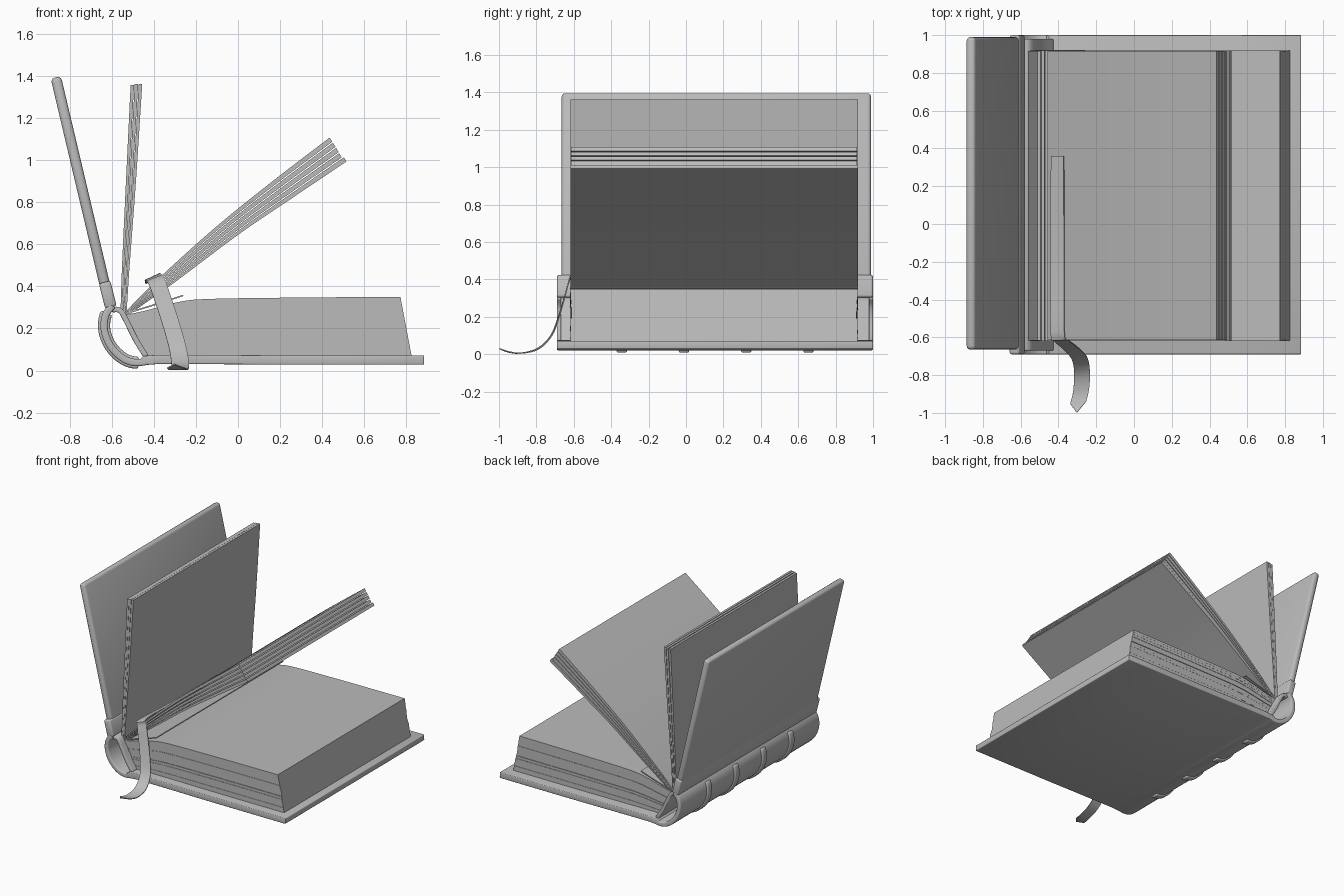
import bpy, bmesh, math, random
from mathutils import Vector

random.seed(4)
if "Cube" in bpy.data.objects:
    bpy.data.objects.remove(bpy.data.objects["Cube"], do_unlink=True)

GREY = (0.5, 0.5, 0.5, 1.0)
grey = bpy.data.materials.new("plain grey")
grey.use_nodes = True
grey.diffuse_color = GREY
grey.node_tree.nodes["Principled BSDF"].inputs["Base Color"].default_value = GREY

PAGE_Y = (-0.62, 0.92)
BOARD_Y = (-0.665, 0.99)
CLOTH_Y = (-0.69, 1.0)


def smooth_path(points, steps=4):
    """Catmull-Rom curve through the points."""
    p = [Vector(q) for q in points]
    p = [2 * p[0] - p[1]] + p + [2 * p[-1] - p[-2]]
    out = []
    for a, b, c, d in zip(p, p[1:], p[2:], p[3:]):
        for i in range(steps):
            t = i / steps
            out.append(0.5 * (2 * b + (c - a) * t + (2 * a - 5 * b + 4 * c - d) * t * t
                              + (3 * b - a - 3 * c + d) * t ** 3))
    return out + [p[-2]]


def blend(a, b, t):
    return [u.lerp(v, t) for u, v in zip(a, b)]


def finish(name, bm, bevel=0.0, solid=0.0):
    bmesh.ops.recalc_face_normals(bm, faces=bm.faces)
    mesh = bpy.data.meshes.new(name)
    bm.to_mesh(mesh)
    bm.free()
    mesh.materials.append(grey)
    obj = bpy.data.objects.new(name, mesh)
    bpy.context.collection.objects.link(obj)
    bpy.ops.object.select_all(action='DESELECT')
    obj.select_set(True)
    bpy.context.view_layer.objects.active = obj
    if solid:
        mod = obj.modifiers.new("thickness", 'SOLIDIFY')
        mod.thickness = solid
        mod.offset = 0
        bpy.ops.object.modifier_apply(modifier=mod.name)
    if bevel:
        mod = obj.modifiers.new("rounding", 'BEVEL')
        mod.width = bevel
        mod.segments = 3
        mod.limit_method = 'ANGLE'
        mod.angle_limit = math.radians(50)
        bpy.ops.object.modifier_apply(modifier=mod.name)
    bpy.ops.object.shade_smooth_by_angle(angle=math.radians(35))
    return obj


def slab(name, lower, upper, ys, bevel=0.0):
    """Solid between two xz curves, running from front to back."""
    bm = bmesh.new()
    rows = []
    for lo, up in zip(lower, upper):
        rows.append([bm.verts.new((q.x, y, q.y)) for q, y in
                     ((lo, ys[0]), (up, ys[0]), (up, ys[1]), (lo, ys[1]))])
    for r, s in zip(rows, rows[1:]):
        for i in range(4):
            j = (i + 1) % 4
            bm.faces.new((r[i], r[j], s[j], s[i]))
    bm.faces.new(rows[0])
    bm.faces.new(rows[-1])
    return finish(name, bm, bevel)


def strip(name, path, thick, ys, bevel=0.0):
    """Sheet of even thickness that follows an xz path."""
    lower, upper = [], []
    for i, p in enumerate(path):
        d = (path[min(i + 1, len(path) - 1)] - path[max(i - 1, 0)]).normalized()
        n = Vector((-d.y, d.x)) * thick / 2
        lower.append(p - n)
        upper.append(p + n)
    return slab(name, lower, upper, ys, bevel)


# Boards
strip("front_cover", [Vector((-0.61, 0.31)), Vector((-0.866, 1.394))], 0.05, BOARD_Y, 0.02)
strip("back_cover", smooth_path([(-0.45, 0.04), (-0.38, 0.053), (0.2, 0.05), (0.885, 0.05)], 2),
      0.044, CLOTH_Y, 0.019)

# Cloth hinge, hollow spine and its inner lining
strip("cover_hinge", [Vector((-0.604, 0.3)), Vector((-0.634, 0.42))], 0.056, CLOTH_Y, 0.012)
spine = smooth_path([(-0.597, 0.31), (-0.63, 0.26), (-0.635, 0.19), (-0.605, 0.115),
                     (-0.55, 0.06), (-0.49, 0.038), (-0.42, 0.045)])
strip("spine", spine, 0.034, CLOTH_Y, 0.008)
lining = smooth_path([(-0.6, 0.29), (-0.56, 0.285), (-0.53, 0.235), (-0.485, 0.145), (-0.435, 0.065)])
strip("spine_lining", lining, 0.026, (-0.67, 0.98), 0.006)

# Raised bands across the spine
for k in range(4):
    y = 0.655 - k * 0.333
    strip("spine_band", spine[3:-3], 0.058, (y - 0.028, y + 0.028), 0.01)

# Main page block, in slightly uneven layers
bottom = smooth_path([(-0.43, 0.07), (-0.36, 0.07), (-0.25, 0.07), (-0.1, 0.07), (0.35, 0.07), (0.825, 0.07)])
top = smooth_path([(-0.545, 0.262), (-0.43, 0.287), (-0.3, 0.322), (-0.15, 0.34), (0.3, 0.347), (0.772, 0.35)])
LAYERS = 14
for k in range(LAYERS):
    inset = random.uniform(0, 0.009)
    slab("page_layer", blend(bottom, top, k / LAYERS), blend(bottom, top, (k + 1) / LAYERS),
         (PAGE_Y[0] + inset, PAGE_Y[1] - inset))

# Loose leaf curling off the block
strip("loose_leaf", smooth_path([(-0.52, 0.275), (-0.38, 0.318), (-0.26, 0.357)]), 0.007, PAGE_Y)


def bundle(name, low, high, count, fill):
    """Fanned leaves sharing the space between two curves."""
    for k in range(count):
        trim = random.uniform(0, 0.012)
        a = blend(low, high, k / count)
        b = blend(low, high, (k + fill) / count)
        for c in (a, b):
            c[-1] = c[-1] - (c[-1] - c[-2]).normalized() * trim
        slab(name, a, b, (PAGE_Y[0] + trim / 2, PAGE_Y[1] - trim / 2))


# Leaning and upright leaves
bundle("leaning_leaf",
       smooth_path([(-0.52, 0.265), (-0.3, 0.42), (0.0, 0.645), (0.25, 0.815), (0.518, 0.995)]),
       smooth_path([(-0.545, 0.27), (-0.4, 0.42), (-0.12, 0.675), (0.15, 0.895), (0.44, 1.118)]),
       5, 0.8)
bundle("upright_leaf",
       smooth_path([(-0.53, 0.27), (-0.515, 0.5), (-0.485, 0.9), (-0.455, 1.365)]),
       smooth_path([(-0.56, 0.28), (-0.553, 0.5), (-0.535, 0.9), (-0.513, 1.365)]),
       3, 0.85)

# Ribbon bookmark: lies on the leaning leaves, drops over the front, ends in a point
center = smooth_path([(-0.405, 0.36, 0.435), (-0.405, -0.2, 0.435), (-0.405, -0.57, 0.445),
                      (-0.385, -0.615, 0.42), (-0.35, -0.645, 0.32), (-0.312, -0.68, 0.2),
                      (-0.285, -0.72, 0.1), (-0.275, -0.79, 0.03), (-0.28, -0.88, 0.006),
                      (-0.295, -0.945, 0.012), (-0.302, -0.998, 0.03)])
bm = bmesh.new()
rows = []
for i, c in enumerate(center):
    t = i / (len(center) - 1)
    half = Vector((0.034, 0, 0.022)).lerp(Vector((0.042, 0.006, 0)), min(1, t * 1.4))
    half *= max(0.04, min(1, (len(center) - 1 - i) / 4))
    rows.append((bm.verts.new(c - half), bm.verts.new(c + half)))
for r, s in zip(rows, rows[1:]):
    bm.faces.new((r[0], r[1], s[1], s[0]))
finish("ribbon_bookmark", bm, solid=0.006)
